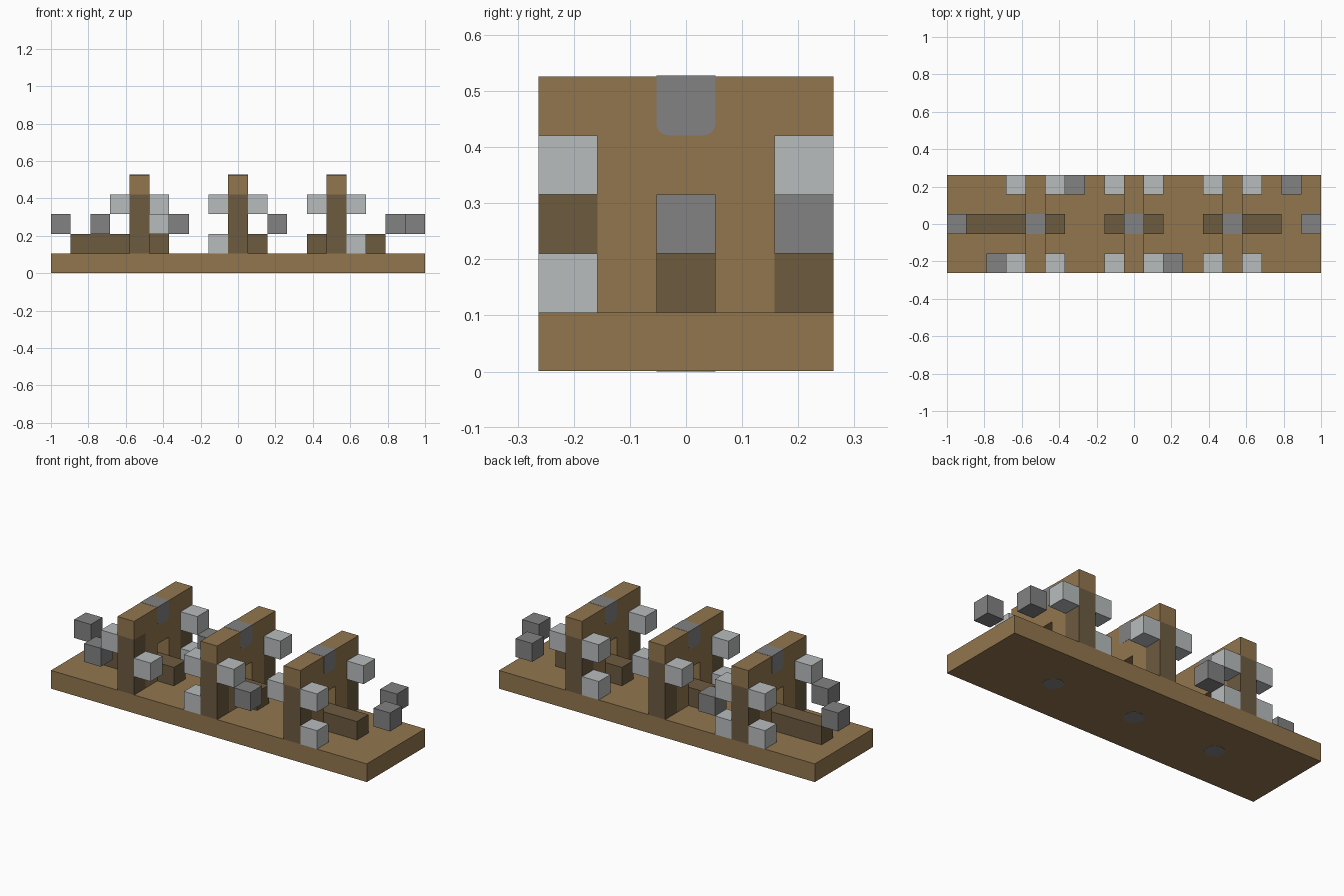
import bpy
import bmesh
import math

U = 2 / 19  # one grid cell

old = bpy.data.objects.get("Cube")
if old:
    bpy.data.objects.remove(old, do_unlink=True)


def material(name, rgb):
    col = [(c / 255 / 12.92) if c < 11 else ((c / 255 + 0.055) / 1.055) ** 2.4 for c in rgb]
    mat = bpy.data.materials.new(name)
    mat.use_nodes = True
    mat.diffuse_color = (*col, 1)
    mat.node_tree.nodes["Principled BSDF"].inputs["Base Color"].default_value = (*col, 1)
    return mat


BROWN = material("brown wood", (146, 118, 78))
DARK = material("dark wood", (109, 91, 64))
LIGHT = material("light stone", (184, 188, 189))
GREY = material("grey stone", (130, 130, 130))


def finish(name, bm, mat):
    bmesh.ops.recalc_face_normals(bm, faces=bm.faces)
    mesh = bpy.data.meshes.new(name)
    bm.to_mesh(mesh)
    bm.free()
    mesh.materials.append(mat)
    obj = bpy.data.objects.new(name, mesh)
    bpy.context.collection.objects.link(obj)
    return obj


def box(name, mat, lo, hi):
    """Box between two corners, in grid cells."""
    bm = bmesh.new()
    bmesh.ops.create_cube(bm, size=1)
    for v in bm.verts:
        v.co = [(a + b) / 2 * U + c * (b - a) * U for a, b, c in zip(lo, hi, v.co)]
    return finish(name, bm, mat)


def cell(name, mat, x, y, z):
    return box(name, mat, (x - .5, y - .5, z), (x + .5, y + .5, z + 1))


def slab(name, mat, x, half, profile):
    """Extrude a y-z profile along x, in grid cells."""
    bm = bmesh.new()
    face = bm.faces.new([bm.verts.new(((x - half) * U, y * U, z * U)) for y, z in profile])
    ext = bmesh.ops.extrude_face_region(bm, geom=[face])
    verts = [g for g in ext["geom"] if isinstance(g, bmesh.types.BMVert)]
    bmesh.ops.translate(bm, verts=verts, vec=(2 * half * U, 0, 0))
    return finish(name, bm, mat)


# Base board
box("base", BROWN, (-9.5, -2.5, .01), (9.5, 2.5, 1))

# Wall profile: wide top beam, inner wall and a slot in the middle
half_wall = [(.5, 3), (.5, 1), (1.5, 1), (1.5, 4), (2.5, 4), (2.5, 5)]
wall = half_wall + [(-y, z) for y, z in reversed(half_wall)]

# Keystone profile with rounded lower corners
r = .2
arc = [(.5 - r + r * math.cos(a), 4 + r - r * math.sin(a))
       for a in (math.radians(15 * i) for i in range(7))]
half_key = [(.5, 5.01)] + arc
key = half_key + [(-y, z) for y, z in reversed(half_key)]

for side, x in (("right", -5), ("middle", 0), ("left", 5)):
    slab(side + "_wall", BROWN, x, .5, wall)
    slab(side + "_keystone", GREY, x, .51, key)
    for end, y in (("front", -2), ("back", 2)):
        box(f"{side}_{end}_pillar", DARK, (x - .5, y - .5, 1), (x + .5, y + .5, 4))
        # Light blocks beside the pillar tops
        for dx in (-1, 1):
            z = 2 if (x + dx, y) == (-4, -2) else 3
            cell(f"{side}_{end}_light_block", LIGHT, x + dx, y, z)
    # Round plug under the base
    bm = bmesh.new()
    bmesh.ops.create_cone(bm, cap_ends=True, segments=24, radius1=U / 2, radius2=U / 2, depth=.008)
    bmesh.ops.translate(bm, verts=bm.verts, vec=(x * U, 0, .004))
    finish(side + "_plug", bm, GREY)

# Low light blocks on the base
for x, y in ((-6, 2), (-4, 2), (-1, -2), (4, 2), (6, -2)):
    cell("low_light_block", LIGHT, x, y, 1)

# Beams running through the walls
for name, a, b in (("right", -8, -4), ("middle", -1, 1), ("left", 4, 7)):
    box(name + "_beam", DARK, (a - .5, -.5, 1), (b + .5, .5, 2))

# Floating grey blocks
for x, y in ((-9, 0), (9, 0), (-7, -2), (8, 2), (-3, 2), (2, -2)):
    cell("grey_block", GREY, x, y, 2)
